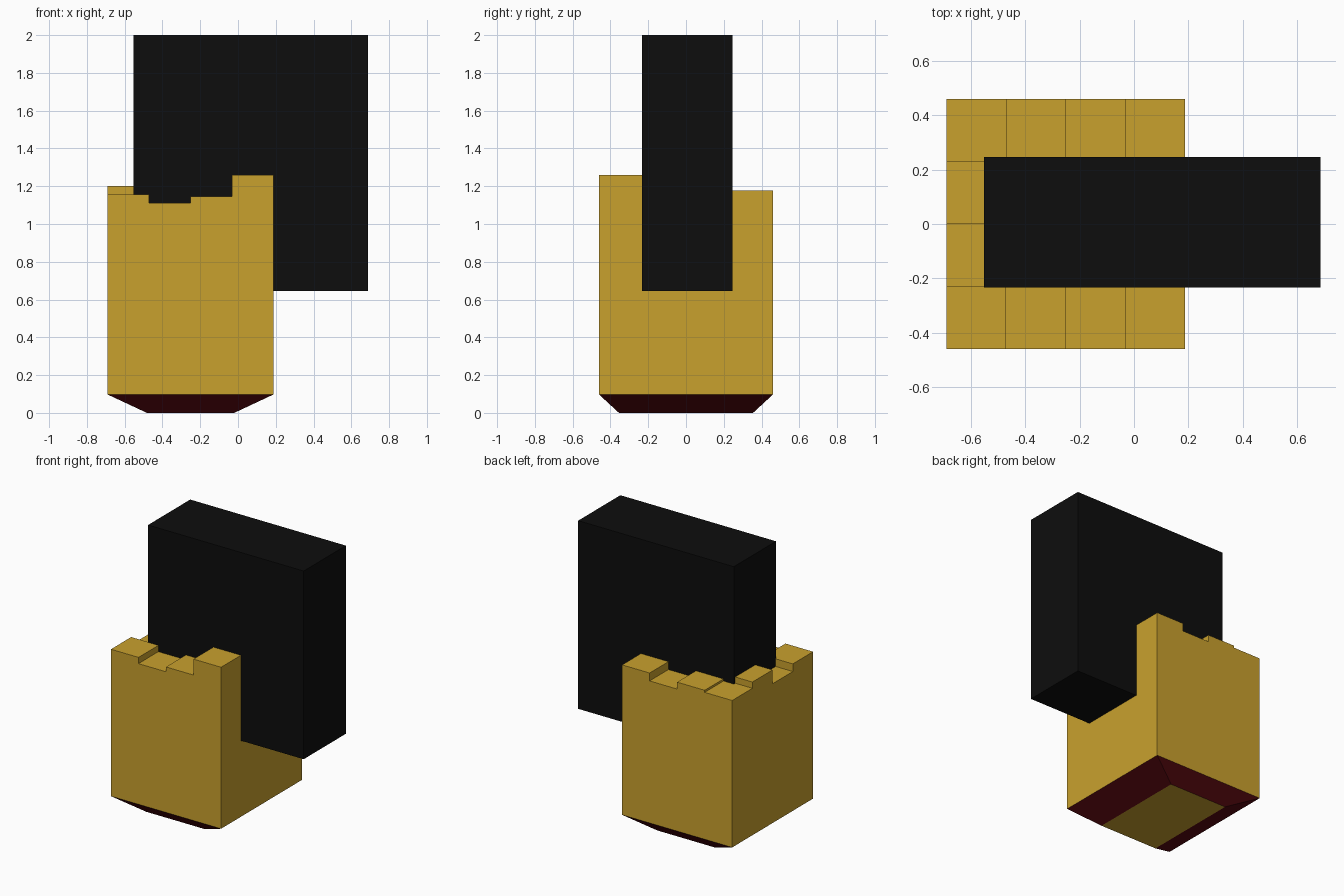
import bpy, bmesh

if "Cube" in bpy.data.objects:
    bpy.data.objects.remove(bpy.data.objects["Cube"])


def material(name, rgb):
    m = bpy.data.materials.new(name)
    m.diffuse_color = (*rgb, 1)
    m.use_nodes = True
    m.node_tree.nodes["Principled BSDF"].inputs["Base Color"].default_value = m.diffuse_color
    return m


def make_object(name, bm, *mats):
    bmesh.ops.remove_doubles(bm, verts=bm.verts, dist=1e-5)
    bmesh.ops.recalc_face_normals(bm, faces=bm.faces)
    me = bpy.data.meshes.new(name)
    bm.to_mesh(me)
    bm.free()
    for m in mats:
        me.materials.append(m)
    ob = bpy.data.objects.new(name, me)
    bpy.context.collection.objects.link(ob)
    return ob


def quad(bm, *pts):
    return bm.faces.new([bm.verts.new(p) for p in pts])


def ring(x0, x1, y0, y1, z):
    return [(x0, y0, z), (x1, y0, z), (x1, y1, z), (x0, y1, z)]


gold = material("gold", (0.584, 0.356, 0.027))
dark_red = material("dark_red", (0.09, 0.0024, 0.0044))
black = material("black", (0.004, 0.004, 0.004))

X0, X1, Y0, Y1, ZB = -0.69, 0.187, -0.46, 0.46, 0.097
N = 4
xs = [X0 + (X1 - X0) * i / N for i in range(N + 1)]
ys = [Y0 + (Y1 - Y0) * i / N for i in range(N + 1)]

# Body with an uneven stepped top: heights by row (front to back), column (left to right)
heights = [
    [1.155, 1.11, 1.145, 1.26],
    [1.10, 1.15, 1.15, 1.15],
    [1.20, 1.15, 1.15, 1.15],
    [1.155, 1.17, 1.12, 1.177],
]


def height(r, c):
    return heights[r][c] if 0 <= r < N and 0 <= c < N else ZB


bm = bmesh.new()
for r in range(N):
    for c in range(N):
        h = heights[r][c]
        top = ring(xs[c], xs[c + 1], ys[r], ys[r + 1], h)
        quad(bm, *top)
        # Walls down to each lower neighbour
        for k, (dr, dc) in enumerate([(-1, 0), (0, 1), (1, 0), (0, -1)]):
            low = height(r + dr, c + dc)
            if low < h:
                a, b = top[k], top[(k + 1) % 4]
                quad(bm, (*a[:2], low), (*b[:2], low), b, a)
make_object("stepped_body", bm, gold)

# Tapered underside: red slopes around a gold bottom
bm = bmesh.new()
upper = ring(X0, X1, Y0, Y1, ZB)
lower = ring(-0.482, -0.02, -0.355, 0.355, 0)
for i in range(4):
    j = (i + 1) % 4
    quad(bm, lower[i], lower[j], upper[j], upper[i]).material_index = 0
quad(bm, *reversed(lower)).material_index = 1
make_object("tapered_base", bm, dark_red, gold)

# Tall black block rising from the body
bm = bmesh.new()
bmesh.ops.create_cube(bm, size=1)
bmesh.ops.scale(bm, vec=(1.24, 0.48, 1.355), verts=bm.verts)
bmesh.ops.translate(bm, vec=(0.067, 0.006, 1.3225), verts=bm.verts)
make_object("black_block", bm, black)
